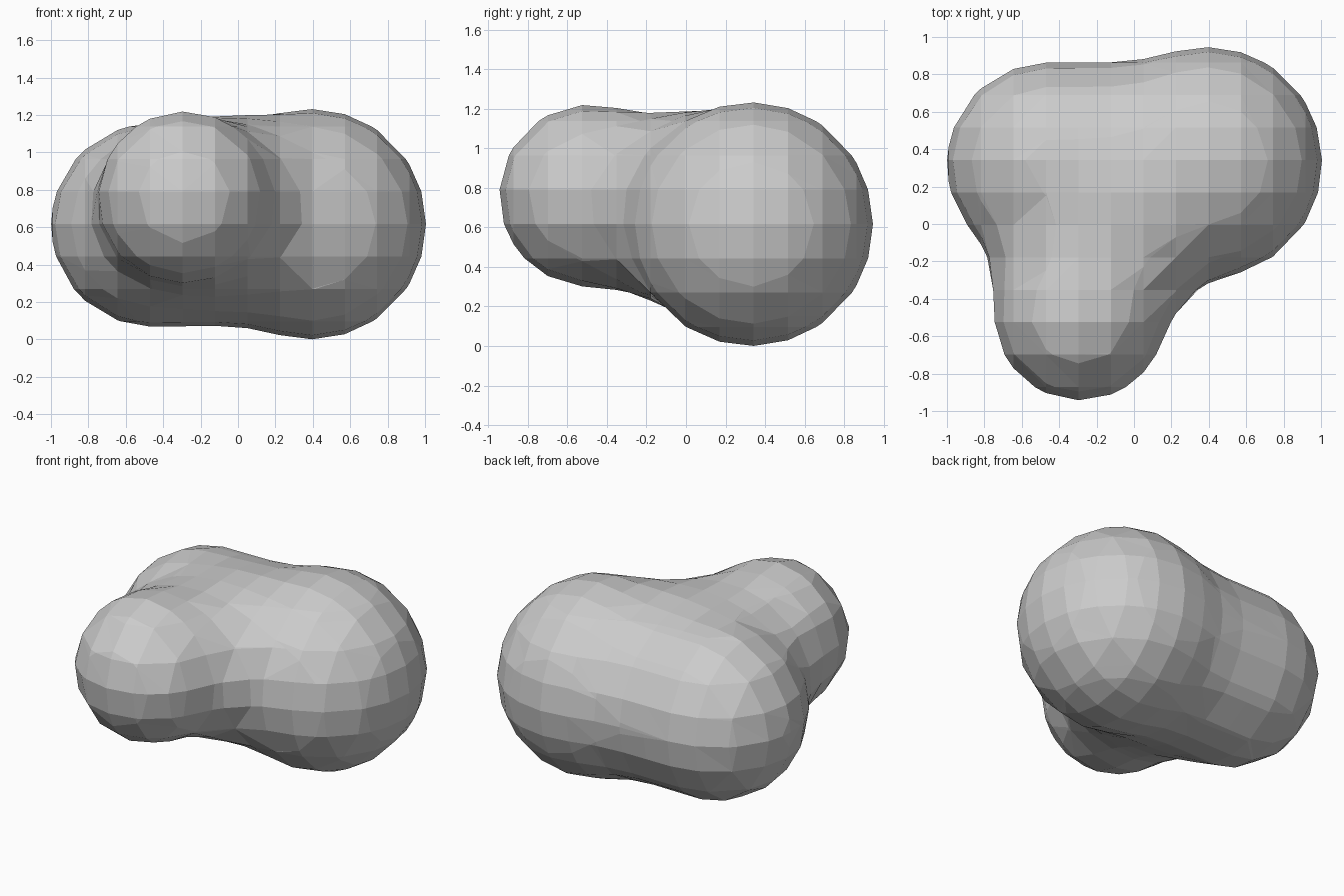
import bpy
from mathutils import Vector

if "Cube" in bpy.data.objects:
    bpy.data.objects.remove(bpy.data.objects["Cube"])

# Sampling cell and grid origin give the coarse facet pattern
CELL = 0.1735
ORIGIN = Vector((0.137, 0.082, 0.704))

# Merging balls: centre, influence radius
BALLS = [
    ((0.39, 0.33, 0.616), 1.07),     # large right lobe
    ((-0.457, 0.32, 0.611), 0.943),  # left lobe
    ((-0.287, -0.483, 0.76), 0.80),  # small front lobe
    ((-0.07, 0.0, 0.71), 0.70),      # core filling the neck
]

# Metaball source
meta = bpy.data.metaballs.new("blob_source")
meta.resolution = CELL
meta.render_resolution = CELL
meta.threshold = 0.6
for centre, radius in BALLS:
    ball = meta.elements.new(type='BALL')
    ball.co = Vector(centre) - ORIGIN
    ball.radius = radius
    ball.stiffness = 2.0
source = bpy.data.objects.new("blob_source", meta)
source.location = ORIGIN
bpy.context.collection.objects.link(source)
bpy.context.view_layer.update()

# Freeze to a faceted mesh
deps = bpy.context.evaluated_depsgraph_get()
mesh = bpy.data.meshes.new_from_object(source.evaluated_get(deps))
mesh.name = "blob"
blob = bpy.data.objects.new("blob", mesh)
blob.location = ORIGIN
bpy.context.collection.objects.link(blob)
bpy.data.objects.remove(source, do_unlink=True)
mesh.shade_flat()
